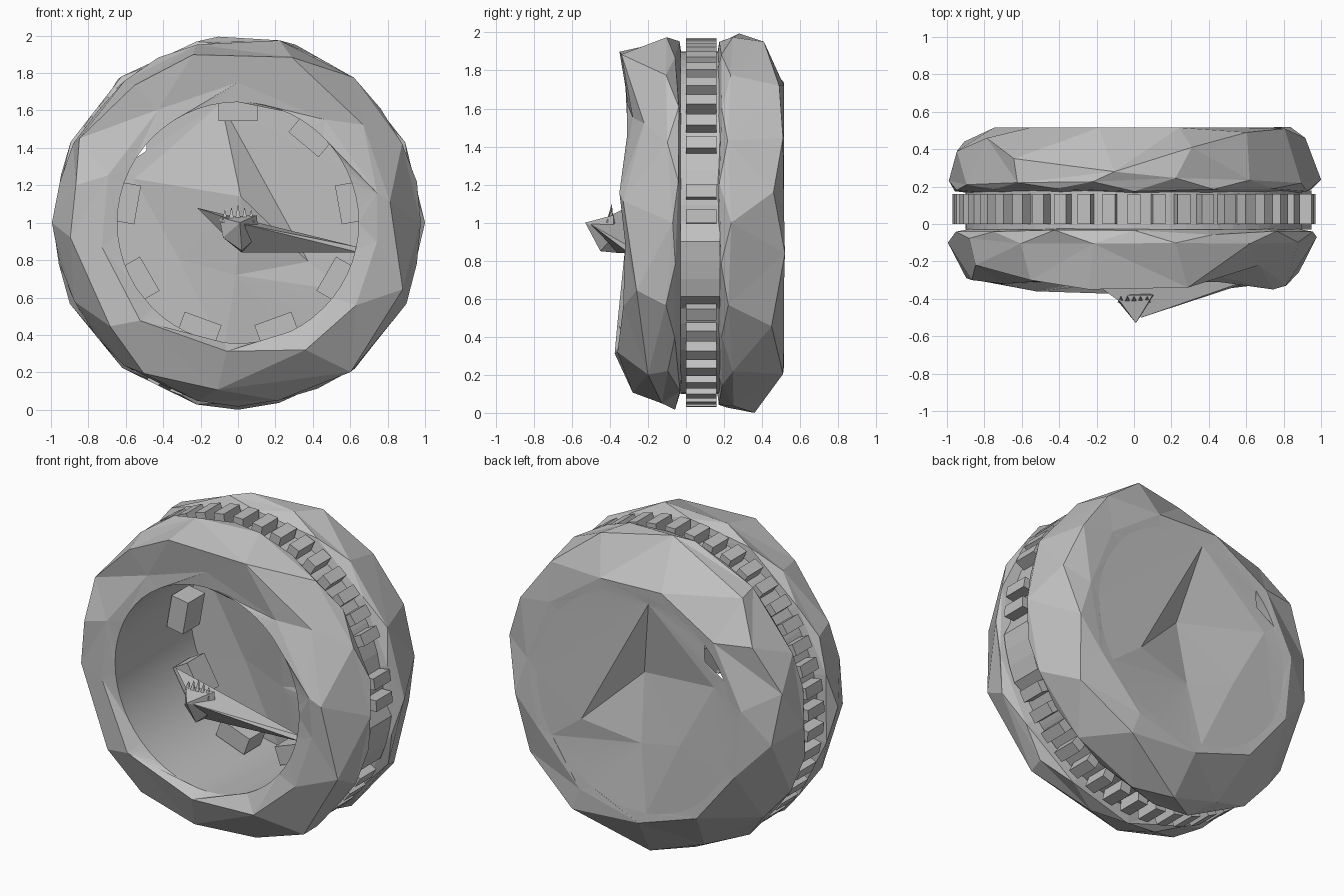
import bpy, bmesh, math, random
from mathutils import Vector

if "Cube" in bpy.data.objects:
    bpy.data.objects.remove(bpy.data.objects["Cube"])

random.seed(4)
B = 56            # facets round the smooth bore
TAU = 2 * math.pi

grey = bpy.data.materials.new("plain_grey")
grey.diffuse_color = (0.53, 0.53, 0.53, 1)
grey.use_nodes = True
grey.node_tree.nodes["Principled BSDF"].inputs["Base Color"].default_value = grey.diffuse_color


def P(r, a, y):
    """Point at radius r and angle a about the wheel axis."""
    return Vector((r * math.cos(a), y, 1 + r * math.sin(a)))


def finish(bm, name, normals=True):
    if normals:
        bmesh.ops.recalc_face_normals(bm, faces=bm.faces)
    me = bpy.data.meshes.new(name)
    bm.to_mesh(me)
    bm.free()
    me.materials.append(grey)
    ob = bpy.data.objects.new(name, me)
    bpy.context.collection.objects.link(ob)
    return ob


def ring(bm, pts):
    """Sorted (angle, vertex) list from (degrees, radius, y) points."""
    pts = sorted((math.radians(d % 360), r, y) for d, r, y in pts)
    return [(a, bm.verts.new(P(min(1.0, r), a, y))) for a, r, y in pts]


def circle(bm, n, r, y, off=0.0, jr=0.0, jy=0.0):
    u = random.uniform
    return ring(bm, [((i + off) * 360 / n, r + u(-jr, jr), y + u(-jy, jy)) for i in range(n)])


def zip_rings(bm, a, b):
    """Triangle strip between two rings whose points need not line up."""
    i = j = 0
    na, nb = len(a), len(b)

    def ang(l, k):
        return l[k % len(l)][0] + (TAU if k >= len(l) else 0)

    while i < na or j < nb:
        va, vb = a[i % na][1], b[j % nb][1]
        if j >= nb or (i < na and ang(a, i + 1) <= ang(b, j + 1)):
            bm.faces.new((va, a[(i + 1) % na][1], vb))
            i += 1
        else:
            bm.faces.new((va, b[(j + 1) % nb][1], vb))
            j += 1


def lumpy_rim(name, bore_r, bore_y, face_pts, shoulder, rows):
    """Faceted ring running from a round bore edge over the crown to the gear."""
    bm = bmesh.new()
    rings = [circle(bm, B, bore_r, bore_y), ring(bm, face_pts), ring(bm, shoulder)]
    rings += [circle(bm, *row) for row in rows]
    for a, b in zip(rings, rings[1:]):
        zip_rings(bm, a, b)
    finish(bm, name)


# lumpy rims: face and shoulder points are (degrees, radius, y)
lumpy_rim("front_rim", 0.645, -0.31, [
    (-95, .69, -.375), (-62, .77, -.36), (-35, .77, -.33), (-8, .75, -.32), (12, .76, -.35),
    (50, .72, -.28), (90, .75, -.32), (125, .74, -.30), (160, .74, -.32), (190, .74, -.32),
    (225, .74, -.36)], [
    (72, .93, -.34), (38, .85, -.22), (8, .82, -.33), (-22, .95, -.26), (-53, 1.0, -.2),
    (-97, .90, -.28), (-122, .95, -.25), (-141, .88, -.33), (-175, .90, -.29),
    (167, .89, -.30), (152, .96, -.22), (127, .92, -.30), (105, .93, -.35)],
    [(14, 0.985, -0.10, 0, 0.015, 0.03), (14, 0.965, -0.045, 0.5, 0.02, 0.015),
     (14, 0.86, -0.02, 0.5, 0, 0)])
lumpy_rim("back_rim", 0.69, 0.51,
          [(i * 360 / 11 + 6, 0.76, 0.515) for i in range(11)], [
    (-11, .85, .52), (10, .93, .46), (29, .92, .51), (50, .94, .49), (72, 1.0, .41),
    (96, 1.0, .28), (130, 1.0, .35), (146, .95, .46), (165, .98, .39), (184, .91, .44),
    (219, .97, .30), (248, .95, .32), (270, 1.0, .36), (299, .91, .51), (325, .95, .45)],
    [(14, 0.995, 0.23, 0, 0.008, 0.02), (14, 0.965, 0.18, 0.5, 0.02, 0.01),
     (14, 0.86, 0.16, 0.5, 0, 0)])

# smooth bore joining the two rims
bm = bmesh.new()
zip_rings(bm, circle(bm, B, 0.645, -0.31), circle(bm, B, 0.69, 0.51))
for f in bm.faces:
    f.smooth = True
finish(bm, "bore_wall")


def block(bm, a, r0, r1, half, y0, y1):
    """Box with its sides set along the radius at angle a."""
    out, tan = Vector((math.cos(a), 0, math.sin(a))), Vector((-math.sin(a), 0, math.cos(a)))
    v = [bm.verts.new(Vector((0, y, 1)) + out * r + tan * t)
         for y in (y0, y1) for r, t in ((r0, -half), (r1, -half), (r1, half), (r0, half))]
    bm.faces.new(v[:4])
    bm.faces.new(v[4:])
    for i in range(4):
        j = (i + 1) % 4
        bm.faces.new((v[i], v[j], v[4 + j], v[4 + i]))


# gear between the rims: band plus teeth, with a filled stretch on the right
bm = bmesh.new()
zip_rings(bm, *[ring(bm, [(d, 0.955 if 334 <= d <= 354 else 0.90, y) for d in range(0, 360, 6)])
                for y in (-0.03, 0.18)])
finish(bm, "gear_band")
bm = bmesh.new()
for i in range(45):
    deg = i * 8
    if not (334 <= deg <= 352 or 8 < deg < 18):
        block(bm, math.radians(deg + 2), 0.87, 0.97, 0.035, 0.0, 0.16)
finish(bm, "gear_teeth")

# inner lugs, 40 degrees apart, one missing
bm = bmesh.new()
for i in range(9):
    if i != 3:
        block(bm, math.radians(10 + 40 * i), 0.545, 0.66, 0.105, 0.24, 0.41)
finish(bm, "inner_lugs")

# flat back plate with a three-cornered pit, a crease and a narrow gap at its edge
bm = bmesh.new()
rim = ring(bm, [(360 * i / B, 0.625 if 136 < 360 * i / B < 154 else 0.69, 0.51) for i in range(B)])
corners = ring(bm, [(98, .645, .505), (157, .60, .505), (212, .37, .51), (268, .28, .46),
                    (-29, .43, .51)])
apex = bm.verts.new((0.015, 0.395, 1.14))
zip_rings(bm, rim, corners)
for i in range(5):
    bm.faces.new((corners[i][1], corners[(i + 1) % 5][1], apex))
finish(bm, "back_plate")


def hull(name, pts):
    bm = bmesh.new()
    for p in pts:
        bm.verts.new(p)
    bmesh.ops.convex_hull(bm, input=bm.verts)
    finish(bm, name)


# pointed hub with a shard reaching to the rim
hull("hub_point", [(0.01, -0.53, 1.0), (-0.1, -0.38, 1.03), (-0.08, -0.42, 0.92),
                   (0.02, -0.45, 0.85), (0.02, -0.35, 0.84), (0.11, -0.38, 0.93), (0.1, -0.38, 1.04)])
hull("hub_shard", [(-0.22, -0.31, 1.08), (0.04, -0.50, 0.99), (0.02, -0.36, 0.84),
                   (0.65, -0.30, 0.84), (0.64, -0.29, 0.87)])
# small crown of spikes on the hub
for i in range(5):
    x = -0.07 + i * 0.035
    hull("hub_spike", [(x - 0.018, -0.42, 1.0), (x + 0.018, -0.42, 1.0),
                       (x, -0.38, 1.0), (x, -0.39, 1.10 - abs(i - 2) * 0.015)])
